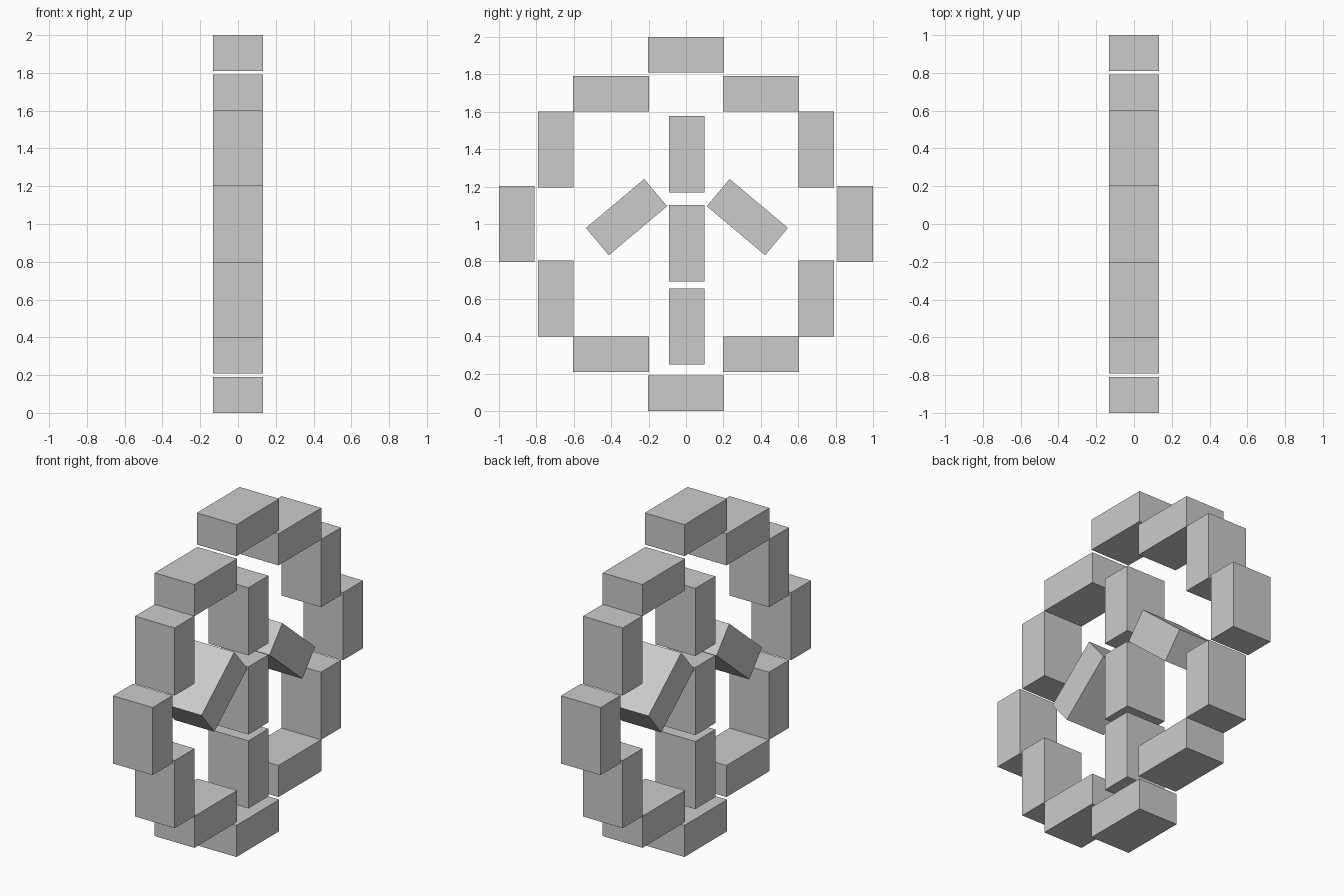
import bpy
from math import radians

if "Cube" in bpy.data.objects:
    bpy.data.objects.remove(bpy.data.objects["Cube"])

DEPTH, LONG, SHORT = 0.264, 0.407, 0.19


def block(name, y, z, angle=0):
    """One brick in the x = 0 plane; angle is its tilt from horizontal."""
    bpy.ops.mesh.primitive_cube_add(size=1, location=(0, y, z),
                                    rotation=(radians(angle), 0, 0))
    ob = bpy.context.object
    ob.name = name
    ob.scale = (DEPTH, LONG, SHORT)
    return ob


# Ring: top and bottom bricks
block("ring_top", 0, 1.905)
block("ring_bottom", 0, 0.095)

# Ring: mirrored side bricks
for side, s in (("left", -1), ("right", 1)):
    block(f"ring_{side}_middle", s * 0.905, 1.0, 90)
    for level, v in (("upper", 1), ("lower", -1)):
        block(f"ring_{side}_{level}_flat", s * 0.40, 1 + v * 0.697)
        block(f"ring_{side}_{level}_upright", s * 0.696, 1 + v * 0.399, 90)

# Central column
for i, z in enumerate((0.452, 0.897, 1.373)):
    block(f"column_{i + 1}", 0.005, z, 90)

# Slanted arms
for side, s in (("left", -1), ("right", 1)):
    block(f"arm_{side}", 0.005 + s * 0.323, 1.037, -s * 40)
